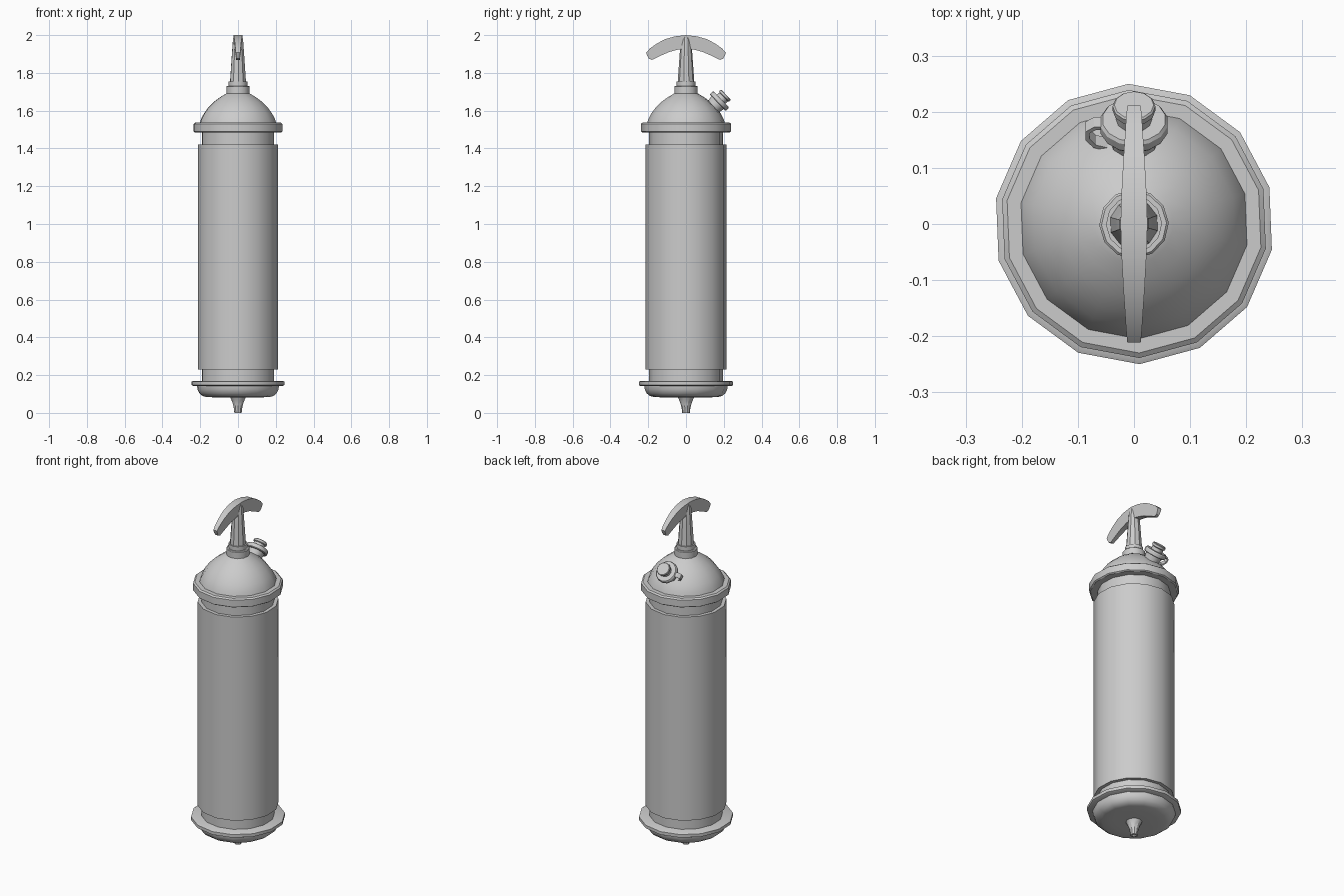
import bpy, bmesh, math
from mathutils import Matrix, Vector

if "Cube" in bpy.data.objects:
    bpy.data.objects.remove(bpy.data.objects["Cube"])


def finish(bm, name, matrix=None, angle=32):
    bmesh.ops.recalc_face_normals(bm, faces=bm.faces)
    if matrix:
        bm.transform(matrix)
    me = bpy.data.meshes.new(name)
    bm.to_mesh(me)
    bm.free()
    ob = bpy.data.objects.new(name, me)
    bpy.context.collection.objects.link(ob)
    bpy.ops.object.select_all(action='DESELECT')
    ob.select_set(True)
    bpy.context.view_layer.objects.active = ob
    bpy.ops.object.shade_smooth_by_angle(angle=math.radians(angle))
    return ob


def loft(name, rings, matrix=None):
    """Skin a list of equal-length closed rings and cap both ends."""
    bm = bmesh.new()
    rows = [[bm.verts.new(p) for p in ring] for ring in rings]
    n = len(rows[0])
    for a, b in zip(rows, rows[1:]):
        for i in range(n):
            j = (i + 1) % n
            bm.faces.new((a[i], a[j], b[j], b[i]))
    bm.faces.new(rows[0])
    bm.faces.new(rows[-1])
    return finish(bm, name, matrix)


def lathe(name, profile, sides=14, phase=92.3, matrix=None):
    """Turn an (r, z) profile around z."""
    angles = [math.radians(phase) + math.tau * i / sides for i in range(sides)]
    rings = [[(r * math.cos(a), r * math.sin(a), z) for a in angles] for r, z in profile]
    return loft(name, rings, matrix)


# Lower end: hollow nozzle, rounded cup and finger flange
lathe("nozzle", [(.01, .05), (.011, 0), (.02, 0), (.023, .025), (.029, .05),
                 (.038, .072), (.048, .09)], 10)
lathe("base_cup", [(.045, .082), (.12, .082), (.17, .084), (.19, .089), (.208, .103),
                   (.218, .123), (.221, .145), (.221, .15)])
lathe("base_flange", [(.24, .142), (.25, .147), (.25, .165), (.24, .17)])

# Barrel: inner tube and wider sleeve
lathe("inner_tube", [(.195, .15), (.195, 1.50)])
lathe("sleeve", [(.215, .23), (.215, 1.42)])

# Upper end: flange, dome, collar and stem
lathe("top_flange", [(.232, 1.485), (.239, 1.49), (.239, 1.53), (.23, 1.537)])
lathe("dome", [(.207, 1.53), (.199, 1.556), (.183, 1.586), (.16, 1.617), (.132, 1.645),
               (.10, 1.669), (.07, 1.687), (.045, 1.70)])
lathe("collar", [(.062, 1.685), (.062, 1.727), (.058, 1.731), (.05, 1.731), (.05, 1.755)], 12)
lathe("stem", [(.046, 1.72), (.042, 1.78), (.035, 1.88), (.028, 1.975), (.022, 1.996)], 10)

# Curved pull handle: top point, bottom point and half width for each station
half = [(-.206, 1.892, -.196, 1.875, .011), (-.211, 1.908, -.18, 1.869, .012),
        (-.19, 1.93, -.155, 1.881, .014), (-.158, 1.953, -.125, 1.895, .016),
        (-.115, 1.977, -.085, 1.912, .019), (-.06, 1.993, -.04, 1.924, .022)]
stations = half + [(0, 2.0, 0, 1.928, .024)] + [(-a, b, -c, d, w) for a, b, c, d, w in half[::-1]]
loft("pull_handle", [[(-w, a, b), (w, a, b), (w * .8, c, d), (-w * .8, c, d)]
                     for a, b, c, d, w in stations])

# Filler port on the dome, tilted towards the back
axis = Vector((0, .72, .69))
port = Matrix.Translation((0, .212, 1.685)) @ axis.to_track_quat('Z', 'X').to_matrix().to_4x4()
lathe("port_neck", [(.04, -.15), (.042, -.09), (.05, -.05)], 12, 0, port)
lathe("port_cap", [(.058, -.062), (.061, -.058), (.061, -.042), (.057, -.036)], 14, 0, port)
lathe("port_knob", [(.032, -.045), (.032, -.018), (.038, -.014), (.038, -.003), (.035, 0)],
      12, 0, port)

# Retaining strap looping from the cap to the neck on the left side
side = -Vector((1, 0, 0))
across = axis.cross(side).normalized()
origin = Vector((0, .212, 1.685))
path = [(.05, -.045), (.07, -.046), (.083, -.056), (.083, -.073), (.07, -.09), (.04, -.1)]
pts = [origin + side * r + axis * h for r, h in path]
rings = []
for i, p in enumerate(pts):
    d = (pts[min(i + 1, len(pts) - 1)] - pts[max(i - 1, 0)]).normalized()
    n = d.cross(across) * .004
    w = across * .013
    rings.append([p + n + w, p + n - w, p - n - w, p - n + w])
loft("cap_strap", rings)
